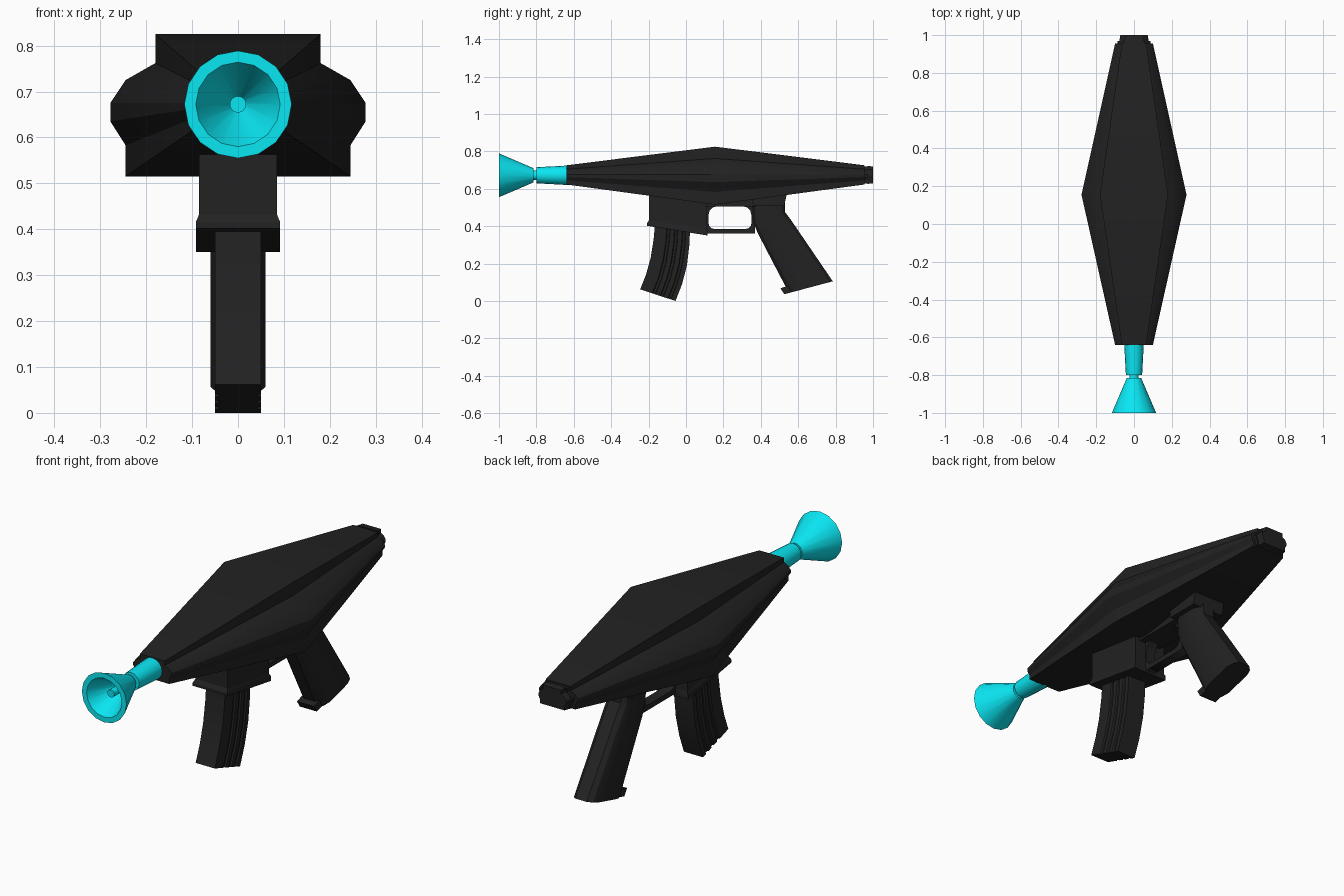
import bpy, bmesh, math

if "Cube" in bpy.data.objects:
    bpy.data.objects.remove(bpy.data.objects["Cube"])


def material(name, color):
    m = bpy.data.materials.new(name)
    m.diffuse_color = color
    m.use_nodes = True
    m.node_tree.nodes["Principled BSDF"].inputs["Base Color"].default_value = m.diffuse_color
    return m


BLACK = material("matte_black", (0.016, 0.016, 0.016, 1))
CYAN = material("cyan", (0.003, 0.8, 0.9, 1))
CZ = 0.672  # height of the barrel axis


def loft(name, rings, mat=BLACK, closed=False, angle=30):
    """Skin a list of equal-length point rings; cap the ends or join them."""
    bm = bmesh.new()
    vs = [[bm.verts.new(p) for p in r] for r in rings]
    n = len(vs[0])
    pairs = list(zip(vs, vs[1:])) + ([(vs[-1], vs[0])] if closed else [])
    for a, b in pairs:
        for i in range(n):
            j = (i + 1) % n
            bm.faces.new((a[i], a[j], b[j], b[i]))
    if not closed:
        bm.faces.new(vs[0])
        bm.faces.new(vs[-1])
    bmesh.ops.recalc_face_normals(bm, faces=bm.faces)
    me = bpy.data.meshes.new(name)
    bm.to_mesh(me)
    bm.free()
    ob = bpy.data.objects.new(name, me)
    bpy.context.collection.objects.link(ob)
    me.materials.append(mat)
    bpy.ops.object.select_all(action='DESELECT')
    ob.select_set(True)
    bpy.context.view_layer.objects.active = ob
    bpy.ops.object.shade_smooth_by_angle(angle=math.radians(angle))
    return ob


def prism(name, profile, half):
    """Extrude a side (y, z) profile symmetrically across x."""
    return loft(name, [[(s * half, y, z) for y, z in profile] for s in (-1, 1)])


def lathe(name, profile, mat=CYAN, sides=16):
    """Revolve (y, radius) pairs around the barrel axis."""
    rings = [[(r * math.cos(2 * math.pi * i / sides), y,
               CZ + r * math.sin(2 * math.pi * i / sides)) for i in range(sides)]
             for y, r in profile]
    return loft(name, rings, mat)


def span_loft(name, spans, section):
    """Loft a (t, x) half section along front/back edge point pairs."""
    full = section + [(t, -x) for t, x in reversed(section)]
    rings = [[(x, f[0] + t * (b[0] - f[0]), f[1] + t * (b[1] - f[1]))
              for t, x in full] for f, b in spans]
    return loft(name, rings)


# Body: one cross-section, large in the middle and tapered to both ends
half = [(0.18, 0.825), (0.18, 0.762), (0.245, 0.725), (0.278, 0.675),
        (0.278, 0.635), (0.245, 0.583), (0.245, 0.515)]
section = half + [(-x, z) for x, z in reversed(half)]


def body_ring(y, sx, sz):
    return [(x * sx, y, 0.674 + (z - 0.67) * sz) for x, z in section]


mid = [(x, 0.155, z) for x, z in section]
loft("body", [body_ring(-0.64, 0.36, 0.33), mid, body_ring(0.955, 0.36, 0.33)])

# Rear cap in two steps
loft("rear_cap", [body_ring(0.94, 0.31, 0.29), body_ring(0.97, 0.31, 0.29),
                  body_ring(0.97, 0.28, 0.31), body_ring(1.0, 0.26, 0.29)])

# Barrel, neck and hollow horn muzzle
lathe("barrel", [(-0.60, 0.051), (-0.65, 0.051), (-0.80, 0.043)])
lathe("barrel_neck", [(-0.78, 0.025), (-0.83, 0.025)])
lathe("muzzle_horn", [(-0.815, 0.038), (-1.0, 0.117), (-1.0, 0.092), (-0.85, 0.016)])
lathe("muzzle_pin", [(-0.84, 0.018), (-0.95, 0.018)])

# Magazine well with flared lip
prism("magazine_well", [(-0.198, 0.6), (-0.198, 0.41), (0.112, 0.36), (0.112, 0.6)], 0.085)
lip = [((-0.198, 0.432), (0.112, 0.382), 0.085), ((-0.209, 0.415), (0.116, 0.372), 0.092),
       ((-0.209, 0.402), (0.116, 0.35), 0.092)]
loft("magazine_well_lip", [[(-w, *f), (w, *f), (w, *b), (-w, *b)] for f, b, w in lip])

# Curved magazine with side grooves
groove = [(0, 0.05)]
for t in (0.34, 0.56, 0.78):
    groove += [(t, 0.05), (t + 0.02, 0.043), (t + 0.08, 0.043), (t + 0.1, 0.05)]
groove += [(1, 0.05)]
span_loft("magazine", [((-0.165, 0.42), (0.022, 0.39)), ((-0.173, 0.33), (0.018, 0.30)),
                       ((-0.189, 0.23), (0.005, 0.19)), ((-0.214, 0.14), (-0.021, 0.09)),
                       ((-0.245, 0.062), (-0.056, 0.0))], groove)

# Rail under the body and trigger guard frame
prism("under_rail", [(0.10, 0.506), (0.50, 0.506), (0.50, 0.60), (0.10, 0.60)], 0.06)
outer = [(0.10, 0.52), (0.37, 0.52), (0.37, 0.36), (0.10, 0.36)]
hole = []
for cy, cz, a0 in ((0.165, 0.462, 180), (0.305, 0.462, 90), (0.315, 0.42, 0), (0.155, 0.42, 270)):
    r = 0.044 if cz > 0.45 else 0.036
    hole += [(cy + r * math.cos(math.radians(a0 - k * 30)),
              cz + r * math.sin(math.radians(a0 - k * 30))) for k in range(4)]
frame_out = [p for p in outer for _ in range(4)]
guard = loft("trigger_guard", [[(s * 0.025, y, z) for y, z in ring] for s, ring in
                               ((-1, frame_out), (1, frame_out), (1, hole), (-1, hole))],
             closed=True)
bm = bmesh.new()
bm.from_mesh(guard.data)
bmesh.ops.remove_doubles(bm, verts=bm.verts, dist=1e-5)
bm.to_mesh(guard.data)
bm.free()

# Pistol grip with collar and front toe
prism("grip_collar", [(0.345, 0.6), (0.36, 0.508), (0.525, 0.508), (0.545, 0.6)], 0.085)
oval = [(0, 0.03), (0.08, 0.05), (0.22, 0.06), (0.78, 0.06), (0.92, 0.05), (1, 0.03)]
span_loft("grip", [((0.355, 0.54), (0.53, 0.54)), ((0.36, 0.42), (0.53, 0.475)),
                   ((0.385, 0.36), (0.56, 0.435)), ((0.55, 0.043), (0.785, 0.105))], oval)
prism("grip_toe", [(0.505, 0.068), (0.55, 0.082), (0.62, 0.061), (0.525, 0.036)], 0.045)
